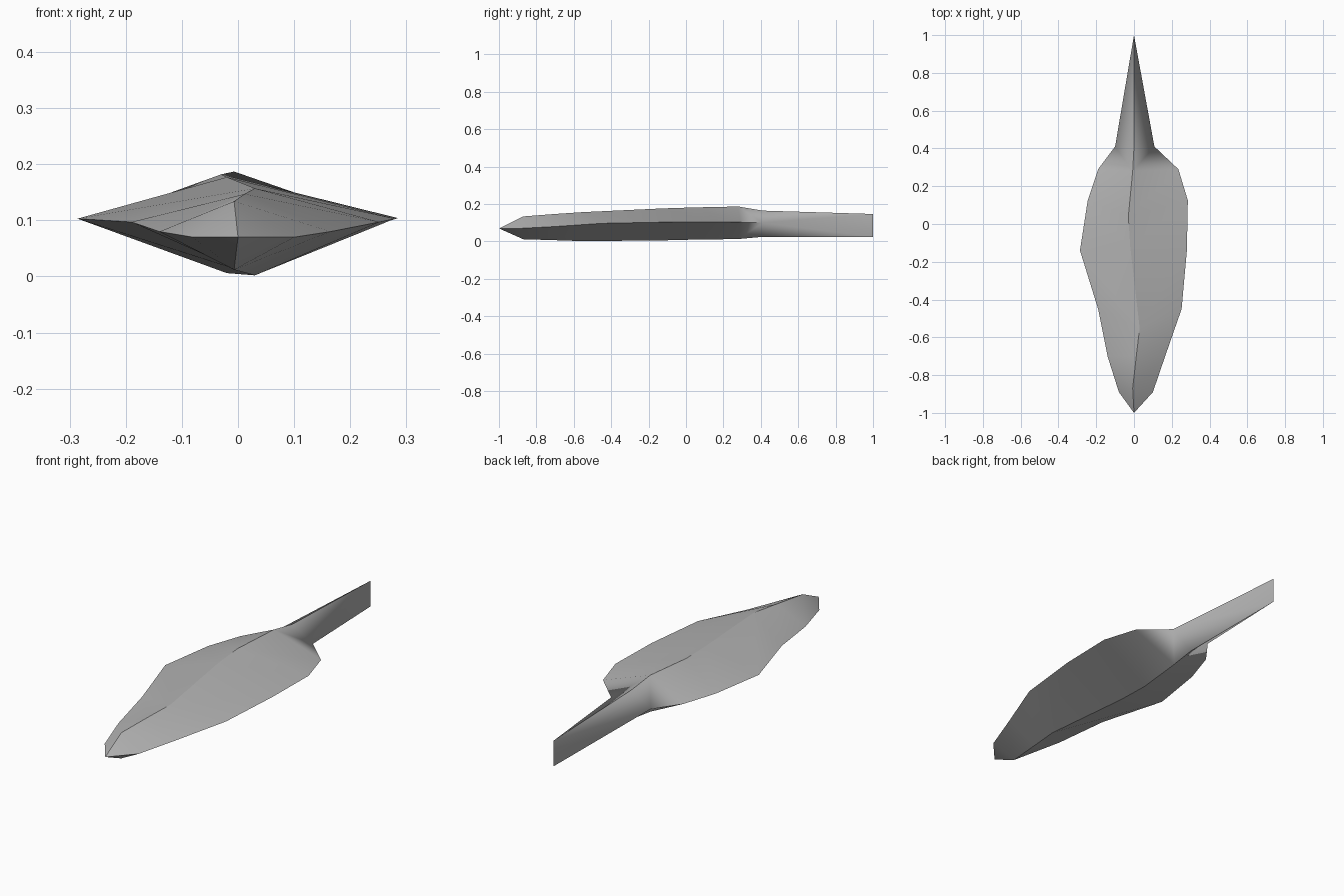
import bpy
import bmesh

cube = bpy.data.objects.get("Cube")
if cube:
    bpy.data.objects.remove(cube, do_unlink=True)

# Stone colour
stone = bpy.data.materials.new("grey stone")
stone.use_nodes = True
colour = (0.45, 0.45, 0.45, 1)
stone.diffuse_color = colour
bsdf = next(n for n in stone.node_tree.nodes if n.type == "BSDF_PRINCIPLED")
bsdf.inputs["Base Color"].default_value = colour
bsdf.inputs["Roughness"].default_value = 0.9

# Wandering central ridge: x, y, upper z, lower z
ridge = [(-.007, -.87, .134, .012), (.012, -.7, .147, .007), (.03, -.55, .157, .002),
         (-.02, -.12, .177, .006), (-.03, .04, .182, .01), (-.007, .28, .187, .013),
         (0, .41, .165, .025)]
# Chipped cutting edges: x right, x left, y, z
rim = [(-.08, .1, -.89, .07), (-.14, .165, -.7, .08), (-.19, .252, -.45, .097),
       (-.286, .28, -.14, .103), (-.245, .285, .125, .104), (-.19, .235, .29, .103),
       (-.1, .108, .41, .1)]

bm = bmesh.new()
tip = bm.verts.new((0, -1, .07))
tops = [bm.verts.new((x, y, t)) for x, y, t, b in ridge]
bottoms = [bm.verts.new((x, y, b)) for x, y, t, b in ridge]
rights = [bm.verts.new((r, y, z)) for r, l, y, z in rim]
lefts = [bm.verts.new((l, y, z)) for r, l, y, z in rim]
end_top = bm.verts.new((0, 1, .147))
end_bottom = bm.verts.new((0, 1, .025))

# Four long facets of the blade, then the tang tapering to an upright edge
for edge in (rights, lefts):
    for spine, end in ((tops, end_top), (bottoms, end_bottom)):
        bm.faces.new((tip, spine[0], edge[0]))
        for i in range(len(spine) - 1):
            bm.faces.new((spine[i], spine[i + 1], edge[i + 1]))
            bm.faces.new((spine[i], edge[i + 1], edge[i]))
        bm.faces.new((spine[-1], end, edge[-1]))
    bm.faces.new((edge[-1], end_top, end_bottom))

bmesh.ops.recalc_face_normals(bm, faces=bm.faces[:])
for face in bm.faces:
    face.smooth = True

# Crisp ridges and cutting edges, soft flow into the tang
lines = [[tip] + tops + [end_top], [tip] + bottoms + [end_bottom],
         [tip] + rights, [tip] + lefts, [end_top, end_bottom]]
for line in lines:
    for a, b in zip(line, line[1:]):
        bm.edges.get((a, b)).smooth = False

mesh = bpy.data.meshes.new("spear_point")
bm.to_mesh(mesh)
bm.free()
mesh.materials.append(stone)
point = bpy.data.objects.new("spear_point", mesh)
bpy.context.collection.objects.link(point)
